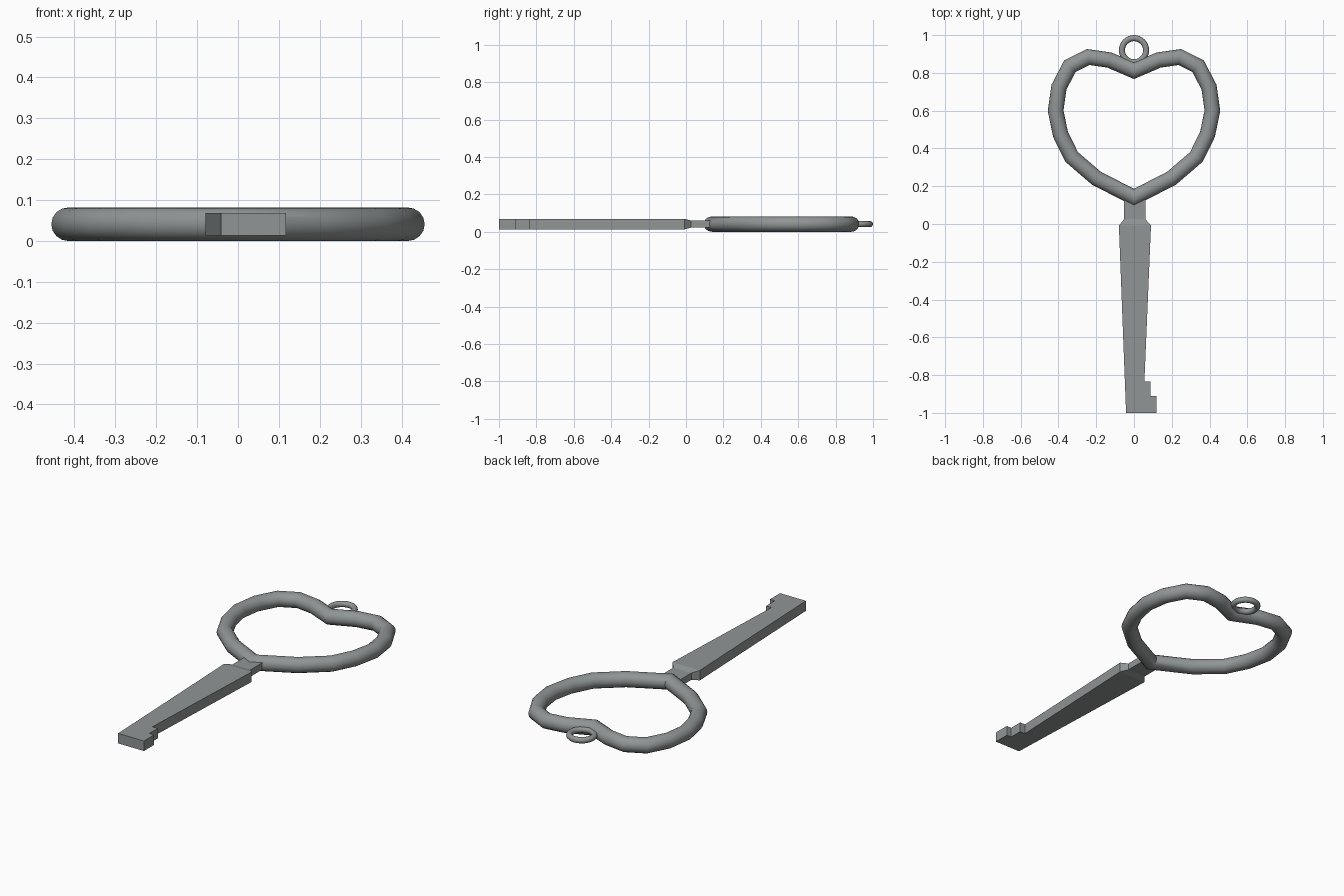
import bpy, bmesh, math
from mathutils import Vector

if "Cube" in bpy.data.objects:
    bpy.data.objects.remove(bpy.data.objects["Cube"])

MID = 0.041  # height of the key's middle plane

steel = bpy.data.materials.new("grey_steel")
steel.diffuse_color = (0.28, 0.30, 0.30, 1)
steel.use_nodes = True
steel.node_tree.nodes["Principled BSDF"].inputs["Base Color"].default_value = steel.diffuse_color


def finish(bm, name, smooth=None):
    bmesh.ops.recalc_face_normals(bm, faces=bm.faces)
    mesh = bpy.data.meshes.new(name)
    bm.to_mesh(mesh)
    bm.free()
    ob = bpy.data.objects.new(name, mesh)
    bpy.context.collection.objects.link(ob)
    mesh.materials.append(steel)
    if smooth:
        bpy.ops.object.select_all(action='DESELECT')
        ob.select_set(True)
        bpy.context.view_layer.objects.active = ob
        bpy.ops.object.shade_smooth_by_angle(angle=math.radians(smooth))
    return ob


def skin(bm, rings, closed):
    """Join successive vertex rings with quads."""
    n = len(rings[0])
    for i in range(len(rings) if closed else len(rings) - 1):
        a, b = rings[i], rings[(i + 1) % len(rings)]
        for j in range(n):
            k = (j + 1) % n
            bm.faces.new((a[j], a[k], b[k], b[j]))
    if not closed:
        bm.faces.new(rings[0])
        bm.faces.new(rings[-1])


def tube_loop(name, path, radius, sides, smooth):
    """Closed round tube along a flat path, with mitred corners."""
    bm = bmesh.new()
    rings = []
    for i, p in enumerate(path):
        p = Vector(p)
        d1 = (p - Vector(path[i - 1])).normalized()
        d2 = (Vector(path[(i + 1) % len(path)]) - p).normalized()
        t = (d1 + d2).normalized()
        side = Vector((-t.y, t.x)) / t.dot(d1)
        ring = []
        for k in range(sides):
            a = 2 * math.pi * k / sides
            q = p + side * radius * math.cos(a)
            ring.append(bm.verts.new((q.x, q.y, MID + radius * math.sin(a))))
        rings.append(ring)
    skin(bm, rings, True)
    return finish(bm, name, smooth)


# heart-shaped bow
half = [(0.20, 0.243), (0.33, 0.355), (0.389, 0.474), (0.415, 0.60),
        (0.397, 0.725), (0.339, 0.836), (0.243, 0.884), (0.13, 0.868)]
heart = [(0, 0.14)] + half + [(0, 0.812)] + [(-x, y) for x, y in reversed(half)]
tube_loop("heart_bow", heart, 0.041, 16, 40)

# small hanging ring
circle = [(0.064 * math.cos(a), 0.92 + 0.064 * math.sin(a))
          for a in (2 * math.pi * i / 32 for i in range(32))]
tube_loop("hanging_ring", circle, 0.016, 12, 40)

# neck flaring into the shoulder of the blade: y, left x, right x, half thickness
bm = bmesh.new()
rings = []
for y, x0, x1, h in [(0.14, -0.052, 0.06, 0.019), (0.026, -0.052, 0.06, 0.019),
                     (-0.008, -0.08, 0.09, 0.028)]:
    rings.append([bm.verts.new((x, y, MID + z)) for x, z in
                  ((x0, -h), (x1, -h), (x1, h), (x0, h))])
skin(bm, rings, False)
finish(bm, "neck")

# tapered blade with stepped bit
outline = [(-0.08, -0.008), (-0.042, -1.0), (0.118, -1.0), (0.118, -0.91),
           (0.088, -0.91), (0.088, -0.835), (0.055, -0.835), (0.09, -0.008)]
bm = bmesh.new()
skin(bm, [[bm.verts.new((x, y, MID + z)) for x, y in outline]
          for z in (-0.028, 0.028)], False)
finish(bm, "blade")
